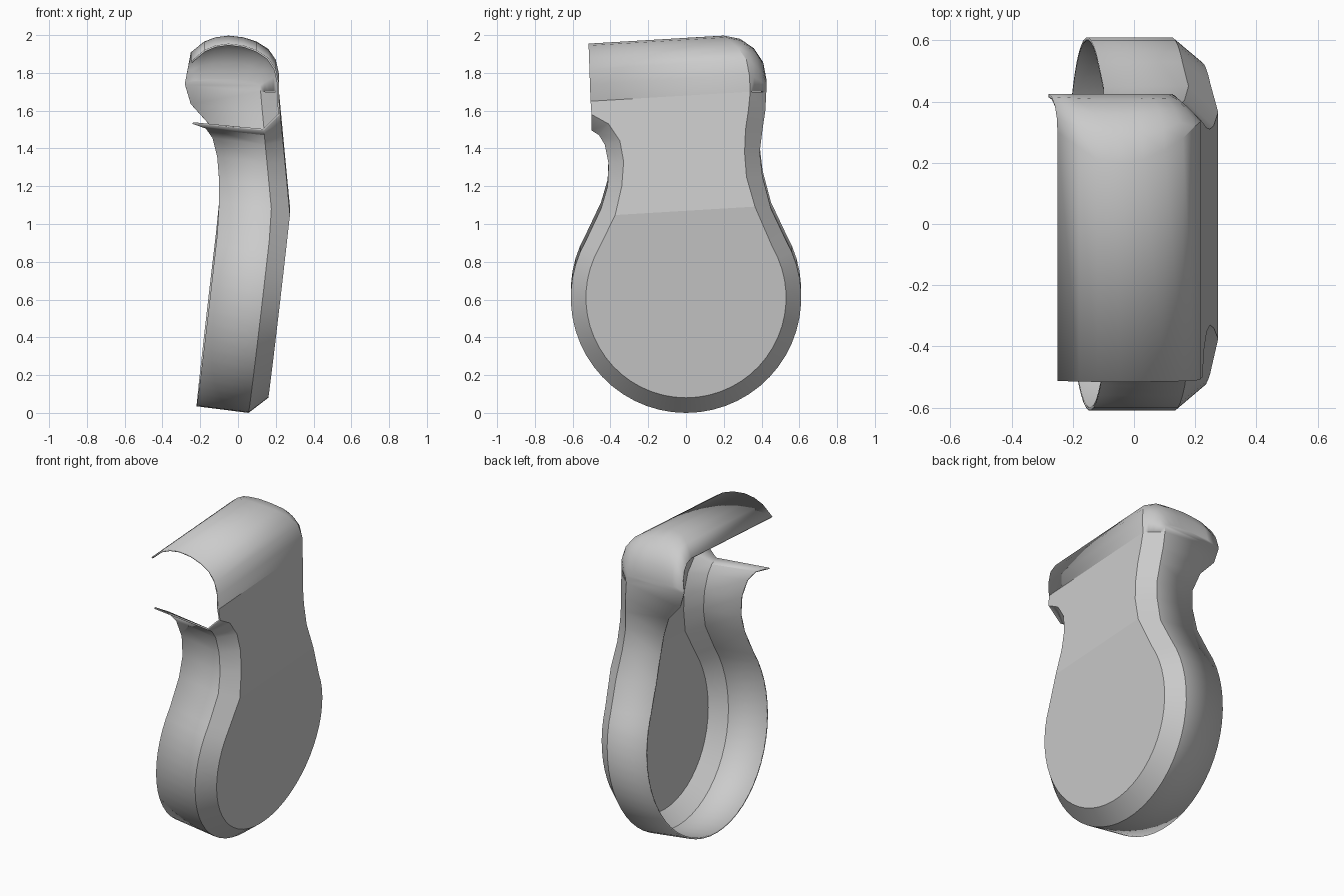
import bpy, bmesh, math
from mathutils import Vector

if "Cube" in bpy.data.objects:
    bpy.data.objects.remove(bpy.data.objects["Cube"])

grey = bpy.data.materials.new("neutral_grey")
grey.use_nodes = True
colour = (0.6, 0.6, 0.6, 1)
grey.diffuse_color = colour
grey.node_tree.nodes["Principled BSDF"].inputs["Base Color"].default_value = colour

FOLD, TILT = 1.07, 0.06


def plate_x(y, z):
    """Side plate: two tilted planes meeting at a fold."""
    t = z - TILT * y - FOLD
    return 0.275 + (0.116 * t if t < 0 else -0.095 * t)


# Stations round the outline: shoulder y, z, plate edge y, z, rim x
front_neck = [(-.5, 1.495, -.5, 1.58, -.24), (-.46, 1.47, -.41, 1.53, -.17),
              (-.43, 1.42, -.35, 1.44, -.135), (-.41, 1.32, -.33, 1.33, -.11),
              (-.415, 1.2, -.34, 1.2, -.1), (-.45, 1.08, -.375, 1.0475, -.1)]
back_neck = [(.45, 1.08, .365, 1.092, -.1), (.405, 1.25, .32, 1.25, -.1),
             (.39, 1.38, .31, 1.38, -.115), (.405, 1.5, .315, 1.5, -.16),
             (.42, 1.6, .33, 1.6, -.25), (.425, 1.7, .34, 1.7, -.28)]
bowl = []
SEGMENTS = 36
for i in range(SEGMENTS + 1):
    a = math.radians(150 + 240 * i / SEGMENTS)
    y, z = .61 * math.cos(a), .61 + .61 * math.sin(a)
    bowl.append((y, z, .53 * math.cos(a), .61 + .53 * math.sin(a),
                 plate_x(y, z) - .37))
stations = front_neck + bowl + back_neck

bm = bmesh.new()
vert = lambda *p: bm.verts.new(p)


def strips(rows):
    for a, b in zip(rows, rows[1:]):
        for i in range(len(a) - 1):
            bm.faces.new((a[i], a[i + 1], b[i + 1], b[i]))


# Side wall and chamfer
wall = [(vert(rx, y, z + .035), vert(plate_x(y, z) - .095, y, z),
         vert(plate_x(yi, zi), yi, zi)) for y, z, yi, zi, rx in stations]
strips(wall)

# Roof: outer x, z at the front, y where the rounded back corner starts,
# inner x, z on the back wall, corner roundness
roof = [(.2175, 1.65, .34, .123, 1.70, 0), (.218, 1.74, .335, .122, 1.735, .2),
        (.2, 1.82, .32, .11, 1.75, .5), (.16, 1.88, .28, .08, 1.76, .8),
        (.1, 1.92, .24, .04, 1.768, 1), (.03, 1.945, .21, 0, 1.77, 1),
        (-.05, 1.955, .2, -.07, 1.77, 1), (-.12, 1.945, .21, -.14, 1.77, 1),
        (-.18, 1.92, .25, -.2, 1.765, 1), (-.25, 1.86, .3, -.28, 1.75, 1)]
rows = []
for x, z, y_edge, xi, zi, bulge in roof:
    y_front = -.5 - .035 * (z - 1.5)
    outer = Vector((x, y_edge, z + TILT * (y_edge + .505)))
    inner = Vector((xi, .425, zi))
    row = [vert(x, y_front, z), vert(*outer)]
    for k in range(1, 4):
        s = k / 4
        a = s * math.pi / 2
        flat = outer.lerp(inner, s)
        w = math.cos(a)
        arc = Vector((xi + (x - xi) * w, y_edge + (.425 - y_edge) * math.sin(a),
                      zi + (outer.z - zi) * w))
        row.append(vert(*flat.lerp(arc, bulge)))
    rows.append(row + [vert(*inner)])
strips(rows)

# Back wall cap
bm.faces.new([r[-1] for r in rows] + [wall[-1][0]])

# Side plate, below and above the fold
n = len(front_neck)
edge = [w[2] for w in wall]
plates = [bm.faces.new(edge[n - 1:-n + 1]),
          bm.faces.new(edge[:n] + edge[-n:] + [rows[0][1], rows[0][0]])
          ]
bmesh.ops.remove_doubles(bm, verts=bm.verts, dist=.004)
bmesh.ops.recalc_face_normals(bm, faces=bm.faces)
outermost = max(bm.faces, key=lambda f: f.calc_area())
if outermost.normal.x < 0:
    bmesh.ops.reverse_faces(bm, faces=bm.faces)
plate_faces = [f.index for f in (bm.faces.index_update() or bm.faces)
               if f.normal.x > .95 and f.calc_area() > .2]

mesh = bpy.data.meshes.new("shell_cover")
bm.to_mesh(mesh)
bm.free()
shell = bpy.data.objects.new("shell_cover", mesh)
bpy.context.collection.objects.link(shell)
mesh.materials.append(grey)

# Smooth curves, sharp chamfers, flat plates
bpy.context.view_layer.objects.active = shell
shell.select_set(True)
bpy.ops.object.shade_smooth_by_angle(angle=math.radians(28))
for i in plate_faces:
    mesh.polygons[i].use_smooth = False

# Thin sheet thickness, kept inside the outline
sheet = shell.modifiers.new("sheet_thickness", "SOLIDIFY")
sheet.thickness = .01
sheet.offset = -1
